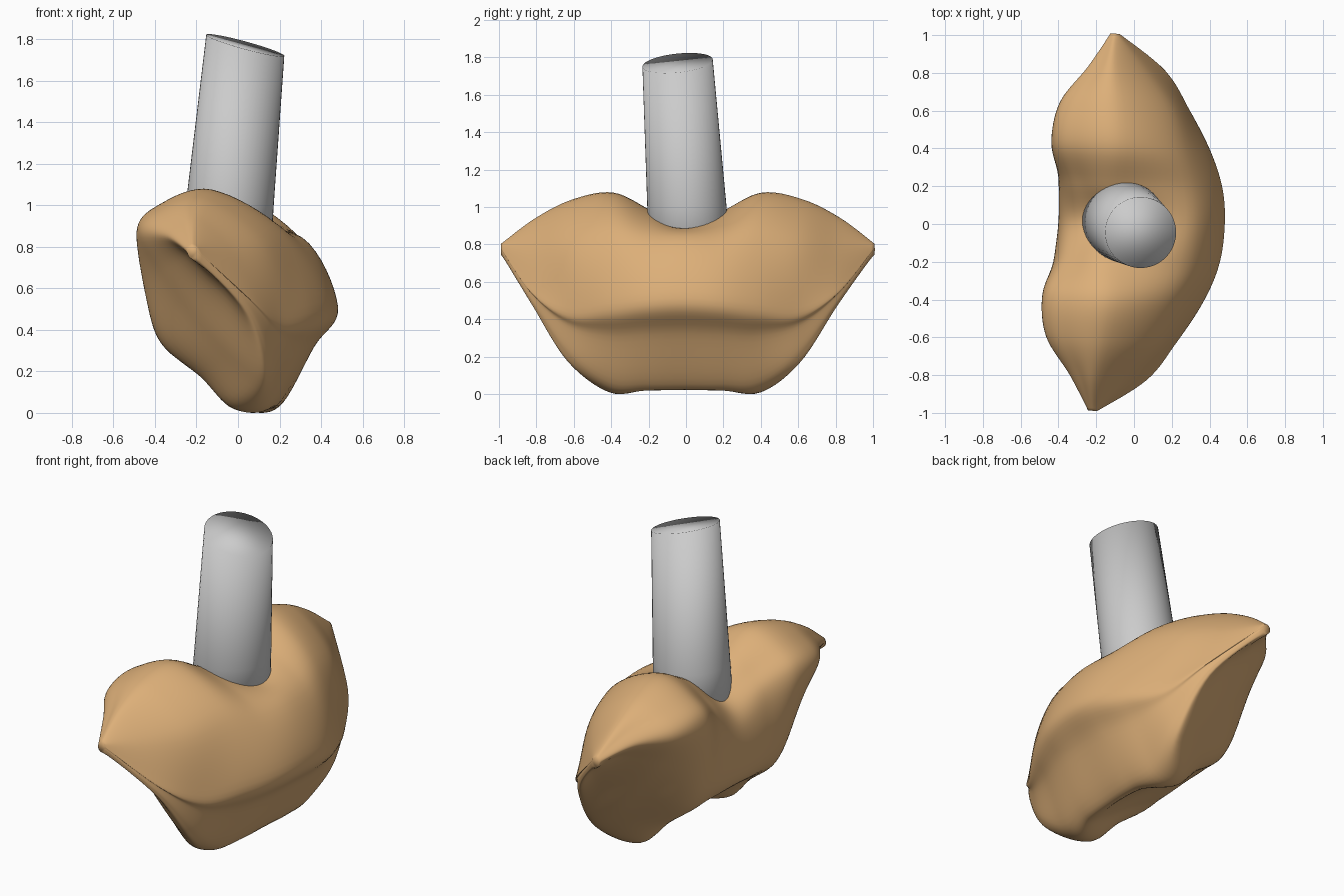
import bpy, bmesh, math
from mathutils import Vector, Matrix

if "Cube" in bpy.data.objects:
    bpy.data.objects.remove(bpy.data.objects["Cube"])


def catmull(a, b, c, d, t):
    return 0.5 * (2 * b + (c - a) * t + (2 * a - 5 * b + 4 * c - d) * t * t
                  + (3 * b - a - 3 * c + d) * t ** 3)


def smooth_line(points, steps, closed):
    """Points on a smooth curve through the given points."""
    n, out = len(points), []
    pick = (lambda i: points[i % n]) if closed else (lambda i: points[max(0, min(n - 1, i))])
    for i in range(n if closed else n - 1):
        for s in range(steps):
            out.append(catmull(pick(i - 1), pick(i), pick(i + 1), pick(i + 2), s / steps))
    if not closed:
        out.append(points[-1])
    return out


def loft(name, rings):
    """Skin a list of closed rings and cap both ends."""
    bm = bmesh.new()
    rows = [[bm.verts.new(p) for p in r] for r in rings]
    n = len(rows[0])
    for a, b in zip(rows, rows[1:]):
        for i in range(n):
            j = (i + 1) % n
            bm.faces.new((a[i], a[j], b[j], b[i]))
    bm.faces.new(rows[0])
    bm.faces.new(rows[-1])
    bmesh.ops.recalc_face_normals(bm, faces=bm.faces)
    mesh = bpy.data.meshes.new(name)
    bm.to_mesh(mesh)
    bm.free()
    mesh.shade_smooth()
    obj = bpy.data.objects.new(name, mesh)
    bpy.context.collection.objects.link(obj)
    return obj


# Shoulder body: half of the x-z sections, ordered top, back, underside, front
sections = [
    (0.0, [(-.05, .88), (-.26, .82), (-.37, .71), (-.40, .52), (-.36, .34),
           (-.14, .22), (.06, .09), (.19, .03), (.48, .51), (.31, .84)]),
    (0.20, [(-.10, .98), (-.30, .90), (-.39, .79), (-.41, .55), (-.36, .34),
            (-.14, .20), (.05, .07), (.19, .03), (.46, .50), (.29, .84)]),
    (0.40, [(-.10, 1.07), (-.36, .99), (-.46, .86), (-.42, .57), (-.33, .34),
            (-.15, .17), (0, .02), (.17, .04), (.385, .48), (.23, .87)]),
    (0.62, [(-.12, 1.03), (-.34, .97), (-.43, .86), (-.33, .67), (-.20, .49),
            (-.03, .30), (.13, .17), (.19, .21), (.255, .46), (.16, .82)]),
    (0.82, [(-.15, .93), (-.24, .90), (-.29, .84), (-.20, .75), (-.11, .66),
            (-.01, .57), (.08, .48), (.105, .49), (.11, .56), (.01, .79)]),
]
# Small shoulder tip
sections.append((1.0, [(-.16 + .025 * math.sin(-k * math.tau / 10),
                        .77 + .03 * math.cos(k * math.tau / 10)) for k in range(10)]))


def section_ring(y, pts):
    p = [Vector((x, y, z)) for x, z in pts]
    p.insert(8, p[7].lerp(p[8], 0.6))          # keeps the chest underside straight
    return smooth_line(p, 8, True)


half = [section_ring(y, pts) for y, pts in sections]
mirrored = [[Vector((p.x, -p.y, p.z)) for p in r] for r in reversed(half[1:])]
rings = mirrored + half
lines = [smooth_line([r[i] for r in rings], 8, False) for i in range(len(rings[0]))]
body = loft("shoulder_body", list(zip(*lines)))
body.data.transform(Matrix.Rotation(math.radians(-3.4), 4, 'Z'))
lowest = min(v.co.z for v in body.data.vertices)
body.data.transform(Matrix.Translation((0, 0, -lowest)))

mat = bpy.data.materials.new("tan")
mat.diffuse_color = (0.72, 0.43, 0.19, 1)
mat.use_nodes = True
mat.node_tree.nodes["Principled BSDF"].inputs["Base Color"].default_value = mat.diffuse_color
body.data.materials.append(mat)


# Neck: leaning tapered cylinder with a slanted top
def neck_ring(cx, cy, z, r, sx=0.0, sy=0.0):
    ring = []
    for k in range(48):
        dx, dy = r * math.cos(k * math.tau / 48), r * math.sin(k * math.tau / 48)
        ring.append(Vector((cx + dx, cy + dy, z + sx * dx + sy * dy)))
    return ring


loft("neck", [neck_ring(-.07, .025, .66, .222),
              neck_ring(-.04, .005, 1.0, .212),
              neck_ring(.035, -.045, 1.77, .188, -.27, .10)])
